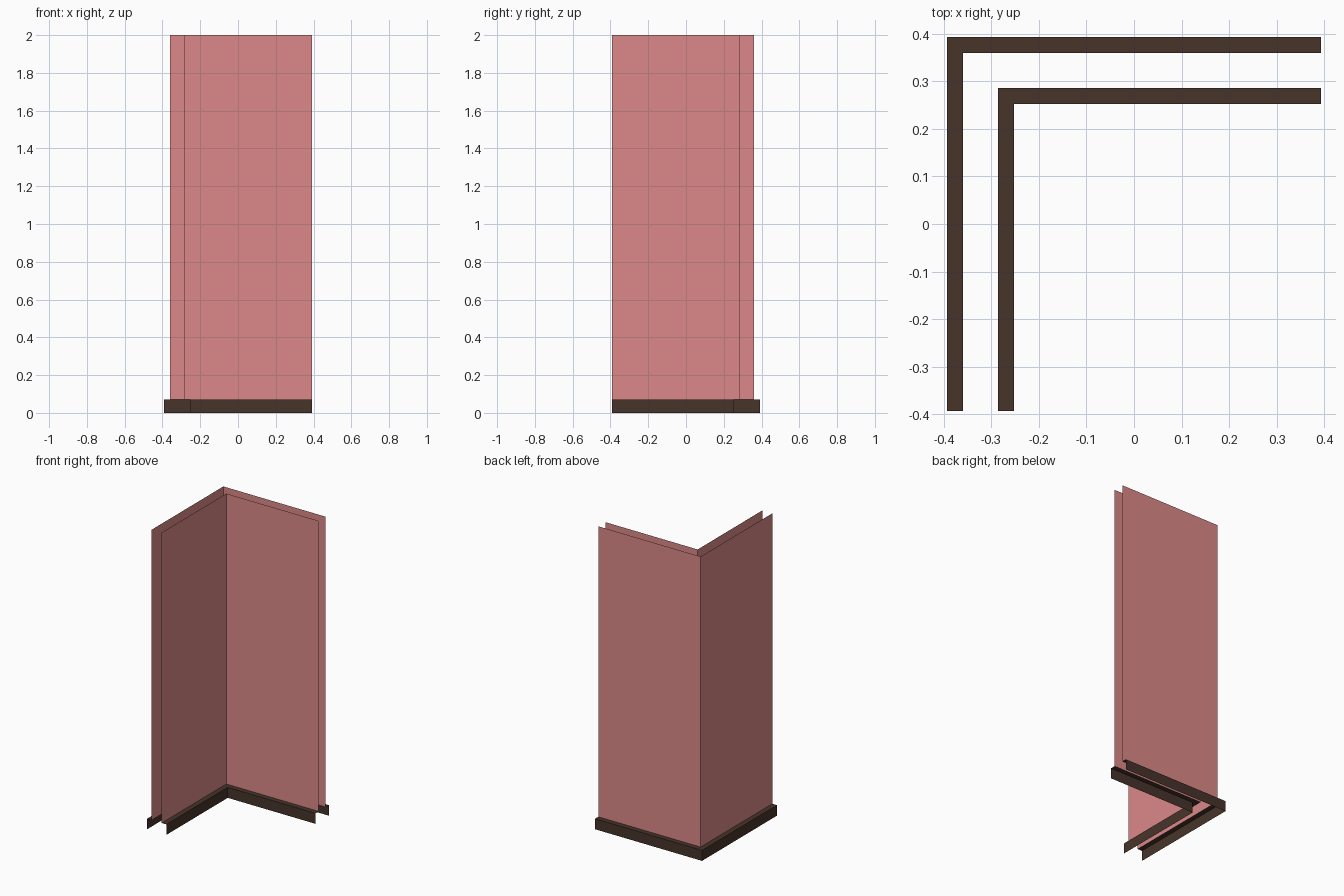
import bpy

if "Cube" in bpy.data.objects:
    bpy.data.objects.remove(bpy.data.objects["Cube"])

END = 0.393      # open ends of both wall runs
SKIRT_H = 0.07
TOP = 2.0


def material(name, rgb):
    m = bpy.data.materials.new(name)
    m.diffuse_color = (*rgb, 1)
    m.use_nodes = True
    m.node_tree.nodes["Principled BSDF"].inputs["Base Color"].default_value = m.diffuse_color
    return m


def corner_sweep(name, profile, outward, mat):
    """Sweep an open (offset, z) profile round the L-shaped corner."""
    verts, faces = [], []
    for d, z in profile:
        verts += [(END, d, z), (-d, d, z), (-d, -END, z)]
    for i in range(len(profile) - 1):
        for j in range(2):
            a = 3 * i + j
            f = (a, a + 1, a + 4, a + 3)
            faces.append(f if outward else f[::-1])
    mesh = bpy.data.meshes.new(name)
    mesh.from_pydata(verts, [], faces)
    mesh.materials.append(mat)
    obj = bpy.data.objects.new(name, mesh)
    bpy.context.collection.objects.link(obj)
    return obj


pink = material("wall_paint", (0.72, 0.25, 0.25))
brown = material("dark_wood", (0.062, 0.034, 0.023))

# Thin wall sheets and their skirting boards (face plus top ledge)
for side, wall, face, outward in (("outer", 0.359, 0.393, True),
                                  ("inner", 0.286, 0.252, False)):
    corner_sweep(side + "_wall", [(wall, SKIRT_H), (wall, TOP)], outward, pink)
    corner_sweep(side + "_skirting",
                 [(face, 0), (face, SKIRT_H), (wall, SKIRT_H)], outward, brown)
